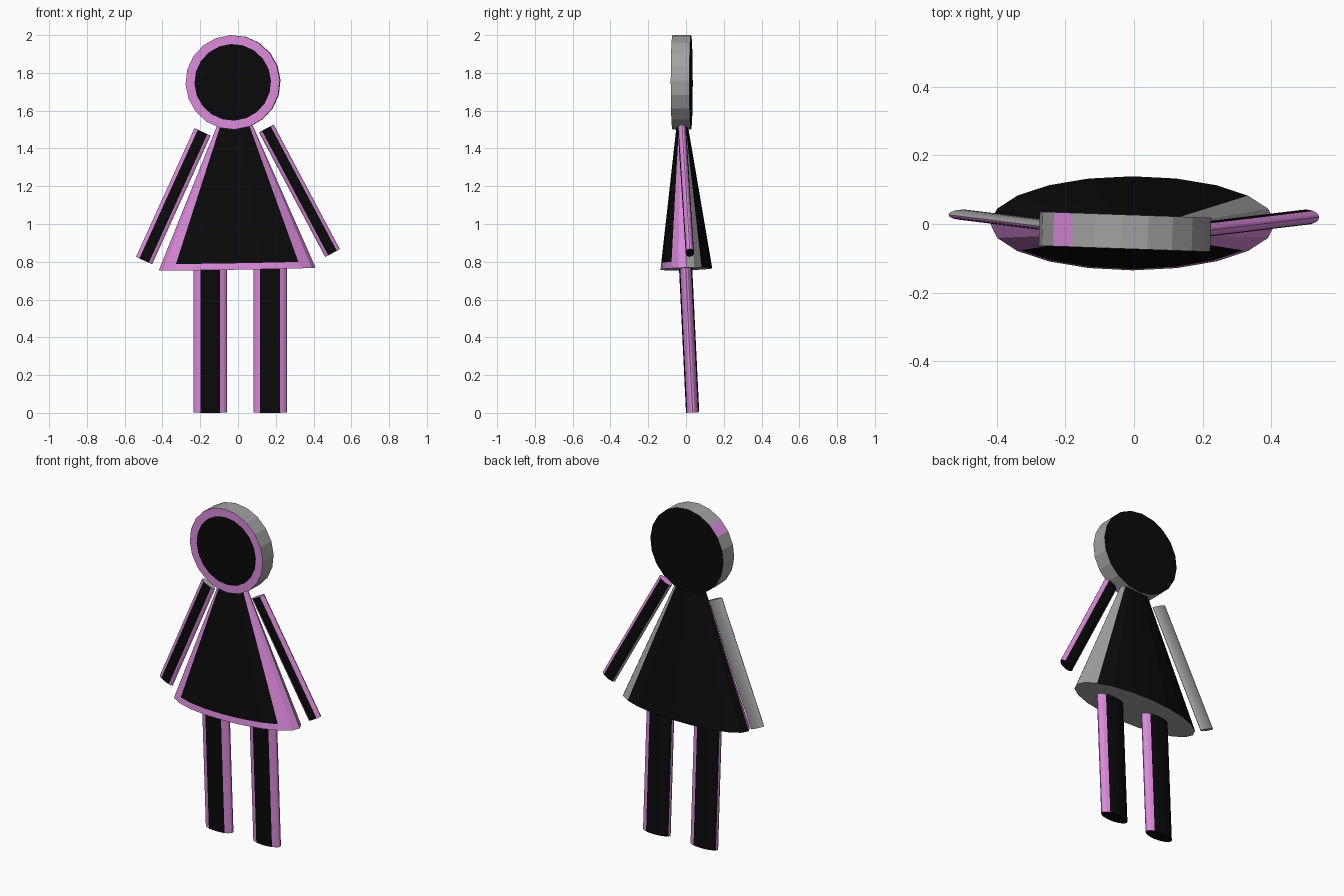
import bpy, bmesh, math
from mathutils import Vector

if "Cube" in bpy.data.objects:
    bpy.data.objects.remove(bpy.data.objects["Cube"], do_unlink=True)


def make_material(name, rgb):
    m = bpy.data.materials.new(name)
    m.use_nodes = True
    m.diffuse_color = (*rgb, 1)
    for n in m.node_tree.nodes:
        if n.type == 'BSDF_PRINCIPLED':
            n.inputs["Base Color"].default_value = (*rgb, 1)
    return m


MATS = [make_material("black", (0.003, 0.003, 0.003)),
        make_material("pink", (0.72, 0.26, 0.72)),
        make_material("grey", (0.36, 0.36, 0.36))]
BLACK, PINK, GREY = range(3)
SIDES = 20


def loft(name, start, end, rings, side_rule, caps, ref=(0, 1, 0), phase=0):
    """Elliptical rings (fraction, rx, ry) along start-end.
    side_rule(band, angle in degrees) gives the colour of each side face."""
    start, end = Vector(start), Vector(end)
    d = (end - start).normalized()
    e1 = Vector(ref).cross(d).normalized()
    e2 = d.cross(e1)
    bm = bmesh.new()
    loops = []
    for f, rx, ry in rings:
        c = start.lerp(end, f)
        loop = []
        for i in range(SIDES):
            t = 2 * math.pi * i / SIDES + math.radians(phase)
            loop.append(bm.verts.new(c + e1 * rx * math.cos(t) + e2 * ry * math.sin(t)))
        loops.append(loop)
    for band in range(len(loops) - 1):
        lo, hi = loops[band], loops[band + 1]
        for i in range(SIDES):
            j = (i + 1) % SIDES
            face = bm.faces.new((lo[i], lo[j], hi[j], hi[i]))
            face.material_index = side_rule(band, (i + 0.5) * 360 / SIDES)
    bm.faces.new(loops[0][::-1]).material_index = caps[0]
    bm.faces.new(loops[-1]).material_index = caps[1]
    bmesh.ops.recalc_face_normals(bm, faces=bm.faces)
    mesh = bpy.data.meshes.new(name)
    bm.to_mesh(mesh)
    bm.free()
    for m in MATS:
        mesh.materials.append(m)
    obj = bpy.data.objects.new(name, mesh)
    bpy.context.collection.objects.link(obj)
    return obj


# Head: upright disc, pink front border, grey rim with one pink facet
def head_rule(band, a):
    if band == 0:
        return PINK
    return PINK if 216 < a < 234 else GREY


loft("head", (-0.028, -0.072, 1.75), (-0.0245, 0.027, 1.75),
     [(0, 0.203, 0.203), (0, 0.25, 0.25), (1, 0.25, 0.25)],
     head_rule, (BLACK, BLACK), ref=(0, 0, -1), phase=-2.5)


# Dress: flattened cone, black front panel with pink border, black back
def dress_rule(band, a):
    if a < 36:
        return GREY
    if a < 180:
        return BLACK
    return BLACK if band == 1 and 216 < a < 324 else PINK


def dress_ring(f):
    return (f, 0.415 + (0.095 - 0.415) * f, 0.137 + (0.03 - 0.137) * f)


loft("dress", (-0.004, 0.002, 0.762), (-0.017, -0.02, 1.52),
     [dress_ring(f) for f in (0, 0.045, 1)], dress_rule, (GREY, BLACK))


# Legs: flattened tubes, black front and back stripes, pink sides
def leg_rule(band, a):
    return BLACK if 54 < a < 162 or 234 < a < 306 else PINK


for name, x in (("right_leg", -0.147), ("left_leg", 0.17)):
    loft(name, (x, 0.035, 0.002), (x, -0.002, 0.768),
         [(0, 0.089, 0.035), (1, 0.089, 0.035)], leg_rule, (BLACK, BLACK))


# Arms: thinner slanted tubes with a black front stripe
def left_arm_rule(band, a):
    if 144 < a < 198:
        return GREY
    return BLACK if 54 < a < 144 or 234 < a < 306 else PINK


def right_arm_rule(band, a):
    if a < 180:
        return GREY
    return BLACK if 234 < a < 306 else PINK


loft("left_arm", (0.5, 0.02, 0.847), (0.15, -0.022, 1.505),
     [(0, 0.044, 0.022), (1, 0.044, 0.022)], left_arm_rule, (BLACK, PINK))
loft("right_arm", (-0.497, 0.027, 0.807), (-0.188, -0.012, 1.487),
     [(0, 0.047, 0.015), (1, 0.047, 0.015)], right_arm_rule, (GREY, GREY))
